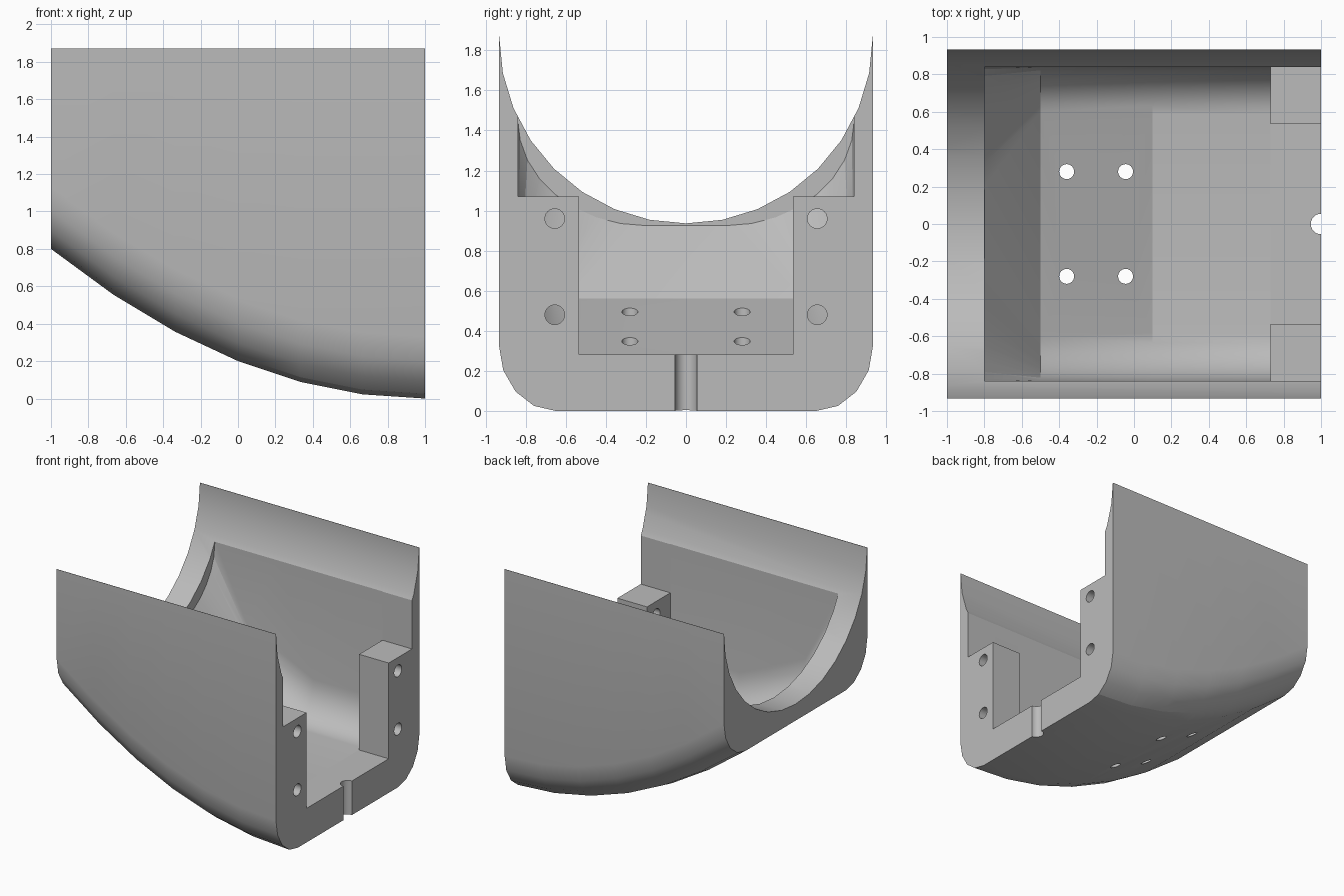
import bpy, bmesh, math
from mathutils import Matrix

old = bpy.data.objects.get("Cube")
if old:
    bpy.data.objects.remove(old, do_unlink=True)

grey = bpy.data.materials.new("plain grey")
grey.use_nodes = True
grey.diffuse_color = (0.5, 0.5, 0.5, 1)
grey.node_tree.nodes["Principled BSDF"].inputs["Base Color"].default_value = (0.5, 0.5, 0.5, 1)


def finish(name, bm):
    bmesh.ops.recalc_face_normals(bm, faces=bm.faces[:])
    mesh = bpy.data.meshes.new(name)
    bm.to_mesh(mesh)
    bm.free()
    mesh.materials.append(grey)
    obj = bpy.data.objects.new(name, mesh)
    bpy.context.collection.objects.link(obj)
    return obj


def section(half, flat, floor, rise, top, steps):
    """U-shaped outline with a flat floor and elliptical lower corners."""
    right = []
    for i in range(steps + 1):
        a = math.pi / 2 * i / steps
        right.append((flat + (half - flat) * math.sin(a),
                      floor + rise * (1 - math.cos(a))))
    right.append((half, top))
    return [(-y, z) for y, z in reversed(right)] + right


def loft(name, stations):
    """Skin a closed solid through (x, outline) stations."""
    bm = bmesh.new()
    rings = [[bm.verts.new((x, y, z)) for y, z in outline] for x, outline in stations]
    for a, b in zip(rings, rings[1:]):
        n = len(a)
        for i in range(n):
            j = (i + 1) % n
            bm.faces.new((a[i], a[j], b[j], b[i]))
    bm.faces.new(rings[0])
    bm.faces.new(rings[-1])
    bmesh.ops.triangulate(bm, faces=bm.faces[:])
    return finish(name, bm)


def box(name, low, high):
    bm = bmesh.new()
    bmesh.ops.create_cube(bm, size=1)
    for v in bm.verts:
        v.co = [(l + h) / 2 + c * (h - l) for l, h, c in zip(low, high, v.co)]
    return finish(name, bm)


def cylinder(name, centre, radius, length, sides, axis="Z"):
    bm = bmesh.new()
    bmesh.ops.create_cone(bm, cap_ends=True, segments=sides, radius1=radius,
                          radius2=radius, depth=length)
    turn = Matrix.Rotation(math.pi / 2, 4, "Y") if axis == "X" else Matrix()
    bmesh.ops.transform(bm, matrix=Matrix.Translation(centre) @ turn, verts=bm.verts[:])
    return finish(name, bm)


# Outer shell: rounded section following the rising underside
shell = loft("cradle_shell", [
    (x, section(0.934, 0.65, 0.8 * ((1 - x) / 2) ** 2, 0.33, 1.87, 4))
    for x in (-1 + i / 3 for i in range(7))])

# Saddle trough, hollow interior and end opening
cutters = [
    cylinder("trough_cutter", (0, 0, 1.868), 0.932, 3, 32, "X"),
    loft("cavity_cutter", [
        (-0.8, section(0.84, 0.2, 0.925, 0.53, 2.2, 8)),
        (-0.5, section(0.84, 0.6, 0.56, 0.3, 2.2, 8)),
        (0.1, section(0.84, 0.585, 0.28, 0.3, 2.2, 8)),
        (0.73, section(0.84, 0.585, 0.28, 0.3, 2.2, 8))]),
    box("opening_cutter", (0.65, -0.535, 0.281), (1.2, 0.535, 2.3)),
    box("upper_opening_cutter", (0.65, -0.839, 1.07), (1.2, 0.839, 2.3)),
    cylinder("notch_cutter", (1, 0, 0.1), 0.055, 0.8, 24),
]

# Screw holes in the sloping floor and the two end blocks
for side in (-1, 1):
    for x in (-0.36, -0.045):
        cutters.append(cylinder("floor_hole_cutter", (x, side * 0.28, 0.35), 0.04, 0.7, 24))
    for z in (0.48, 0.96):
        cutters.append(cylinder("block_hole_cutter", (0.88, side * 0.655, z), 0.049, 0.5, 24, "X"))

bpy.context.view_layer.objects.active = shell
for cutter in cutters:
    cutter.hide_render = True
    mod = shell.modifiers.new("cut", "BOOLEAN")
    mod.operation = "DIFFERENCE"
    mod.solver = "EXACT"
    mod.object = cutter
    bpy.ops.object.modifier_apply(modifier=mod.name)
for cutter in cutters:
    bpy.data.objects.remove(cutter, do_unlink=True)

# Smooth the rounded surfaces, keep creases sharp
bpy.ops.object.select_all(action="DESELECT")
shell.select_set(True)
bpy.ops.object.shade_smooth_by_angle(angle=math.radians(24))
